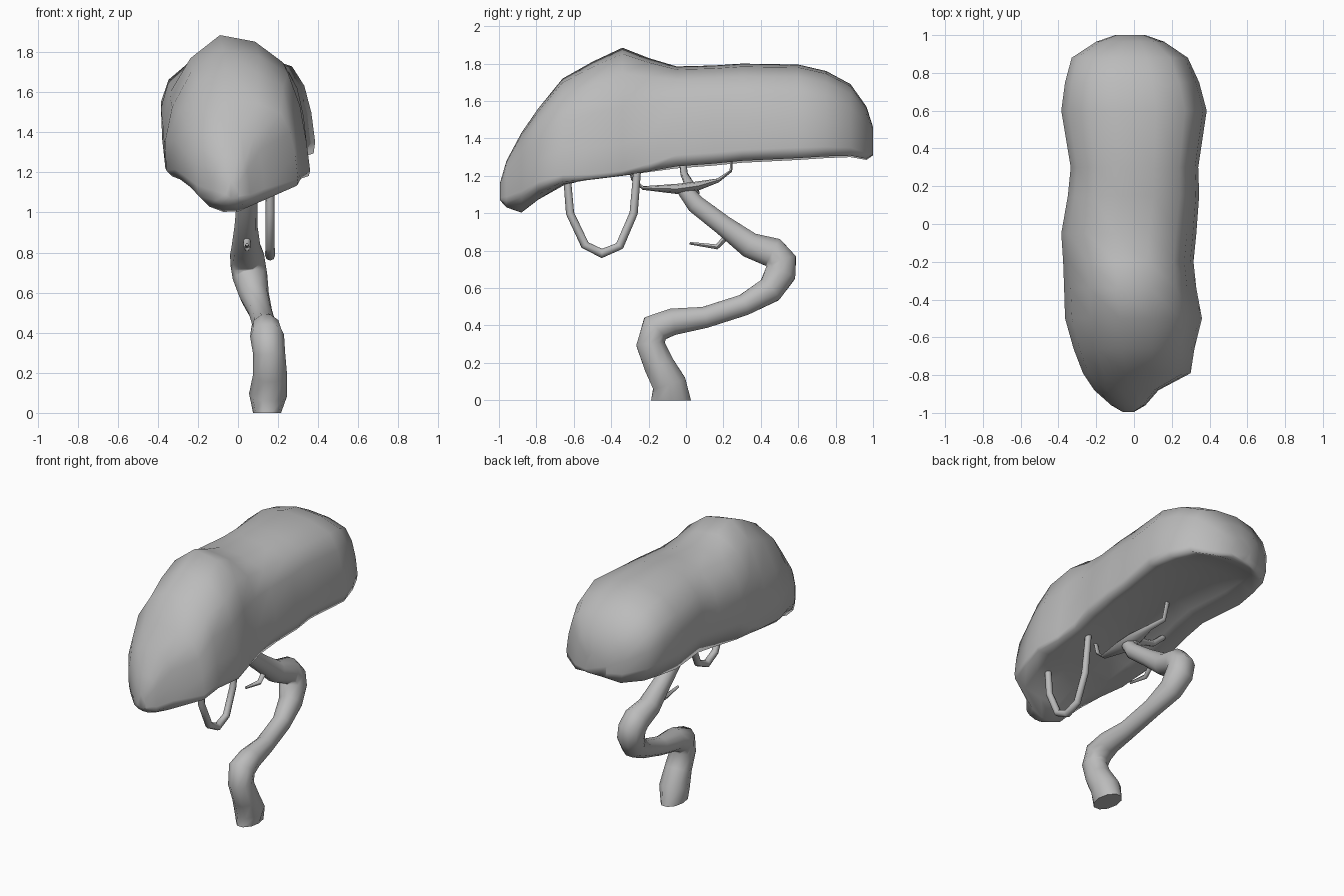
import bpy, bmesh, math
from mathutils import Vector

old = bpy.data.objects.get("Cube")
if old:
    bpy.data.objects.remove(old, do_unlink=True)

grey = bpy.data.materials.new("plain grey")
grey.use_nodes = True
grey.diffuse_color = (0.5, 0.5, 0.5, 1)
grey.node_tree.nodes["Principled BSDF"].inputs["Base Color"].default_value = (0.5, 0.5, 0.5, 1)


def loft(name, rings, angle=60):
    """Skin a list of equal-length point rings and cap both ends."""
    bm = bmesh.new()
    loops = [[bm.verts.new(p) for p in ring] for ring in rings]
    n = len(loops[0])
    for a, b in zip(loops, loops[1:]):
        for i in range(n):
            j = (i + 1) % n
            bm.faces.new((a[i], a[j], b[j], b[i]))
    bm.faces.new(loops[0][::-1])
    bm.faces.new(loops[-1])
    bmesh.ops.recalc_face_normals(bm, faces=bm.faces)
    mesh = bpy.data.meshes.new(name)
    bm.to_mesh(mesh)
    bm.free()
    mesh.materials.append(grey)
    obj = bpy.data.objects.new(name, mesh)
    bpy.context.collection.objects.link(obj)
    bpy.ops.object.select_all(action="DESELECT")
    obj.select_set(True)
    bpy.context.view_layer.objects.active = obj
    bpy.ops.object.shade_smooth_by_angle(angle=math.radians(angle))


def tube(name, path, sides=8, flat=1.0, level_start=False):
    """Tube through (x, y, z, radius) points; flat squashes it across x."""
    pts = [Vector(p[:3]) for p in path]
    rings = []
    for k, p in enumerate(pts):
        t = (pts[min(k + 1, len(pts) - 1)] - pts[max(k - 1, 0)]).normalized()
        if k == 0 and level_start:
            t = Vector((0, 0, 1))
        a = Vector((1, 0, 0))
        a = (a - t * a.dot(t)).normalized()
        b = t.cross(a)
        r = path[k][3]
        stretch = 1.6 if k == 0 and level_start else flat
        rings.append([p + a * r * math.cos(w) + b * r * stretch * math.sin(w)
                      for w in (math.tau * i / sides for i in range(sides))])
    loft(name, rings)


# Winding trunk
tube("trunk", [
    (.145, -.08, 0, .07), (.15, -.09, .09, .095), (.16, -.145, .19, .085),
    (.155, -.19, .3, .08), (.145, -.165, .385, .085), (.14, -.07, .42, .075),
    (.13, .1, .443, .06), (.11, .31, .51, .06), (.08, .45, .59, .075),
    (.06, .505, .68, .087), (.05, .51, .74, .087), (.045, .465, .79, .085),
    (.04, .34, .83, .072), (.04, .2, .935, .057), (.045, .05, 1.05, .052),
    (.04, -.02, 1.14, .04)],
    sides=10, level_start=True)

# Hanging loop branch
tube("hanging_loop", [
    (.16, -.64, 1.24, .02), (.16, -.62, 1.0, .022), (.16, -.54, .83, .023),
    (.16, -.45, .785, .025), (.16, -.355, .825, .023), (.16, -.28, 1.0, .022),
    (.15, -.255, 1.3, .02)])

# Flattened cross branch rising into the canopy
tube("cross_branch", [
    (.05, -.31, 1.27, .016), (.05, -.285, 1.18, .018), (.05, -.23, 1.135, .022),
    (.045, -.05, 1.13, .06), (.04, .06, 1.145, .055), (.02, .17, 1.175, .025),
    (-.04, .24, 1.225, .016), (-.07, .25, 1.4, .016)], flat=.45)
# Short branch leaning to the right side
tube("top_stub", [(.04, .04, 1.1, .035), (-.04, .01, 1.17, .024),
                  (-.16, -.01, 1.21, .02), (-.25, -.02, 1.29, .018)])

# Small twig on the upper trunk
tube("side_twig", [
    (.045, .24, .9, .02), (.045, .165, .82, .016), (.045, .02, .84, .008)], sides=6)

# Canopy cross section, across and up, as fractions of each station
outline = [(.98, .02), (1, .13), (.95, .42), (.86, .68), (.7, .87), (.3, .97), (-.2, 1),
           (-.62, .92), (-.9, .74), (-1, .52), (-.98, .22), (-.9, 0)]
underside = [-.6, -.2, .25, .7]

# Stations: y, left x, right x, rim z, top z, underside rise, peak sharpness
stations = [
    (-.995, -.06, 0, 1.07, 1.16, 0, 1),
    (-.96, -.12, .06, 1.06, 1.28, -.03, 1),
    (-.88, -.21, .13, 1.08, 1.43, -.08, 1.1),
    (-.79, -.27, .3, 1.13, 1.56, -.06, 1.2),
    (-.66, -.32, .32, 1.165, 1.72, -.02, 1.3),
    (-.5, -.365, .36, 1.18, 1.81, .02, 1.5),
    (-.34, -.37, .33, 1.2, 1.885, .05, 1.6),
    (-.2, -.375, .315, 1.22, 1.83, .07, 1.3),
    (-.05, -.385, .33, 1.24, 1.785, .08, 1),
    (.15, -.35, .345, 1.255, 1.79, .09, 1),
    (.3, -.335, .34, 1.27, 1.8, .09, 1),
    (.6, -.385, .385, 1.285, 1.795, .08, 1),
    (.75, -.365, .345, 1.295, 1.76, .06, 1),
    (.88, -.33, .285, 1.3, 1.69, .04, 1),
    (.965, -.2, .16, 1.285, 1.57, .02, 1),
    (1.0, -.1, .06, 1.31, 1.46, 0, 1)]
rings = []
for y, left, right, low, top, rise, sharp in stations:
    mid, half, tall = (left + right) / 2, (right - left) / 2, top - low
    ring = []
    for u, v in outline:
        power = sharp if u > 0 else 2 * sharp - 1
        ring.append((mid + u * half, y, low + tall * v ** power))
    ring += [(mid + u * half, y, low + rise * (1 - u * u)) for u in underside]
    rings.append(ring)
loft("canopy", rings, angle=110)
